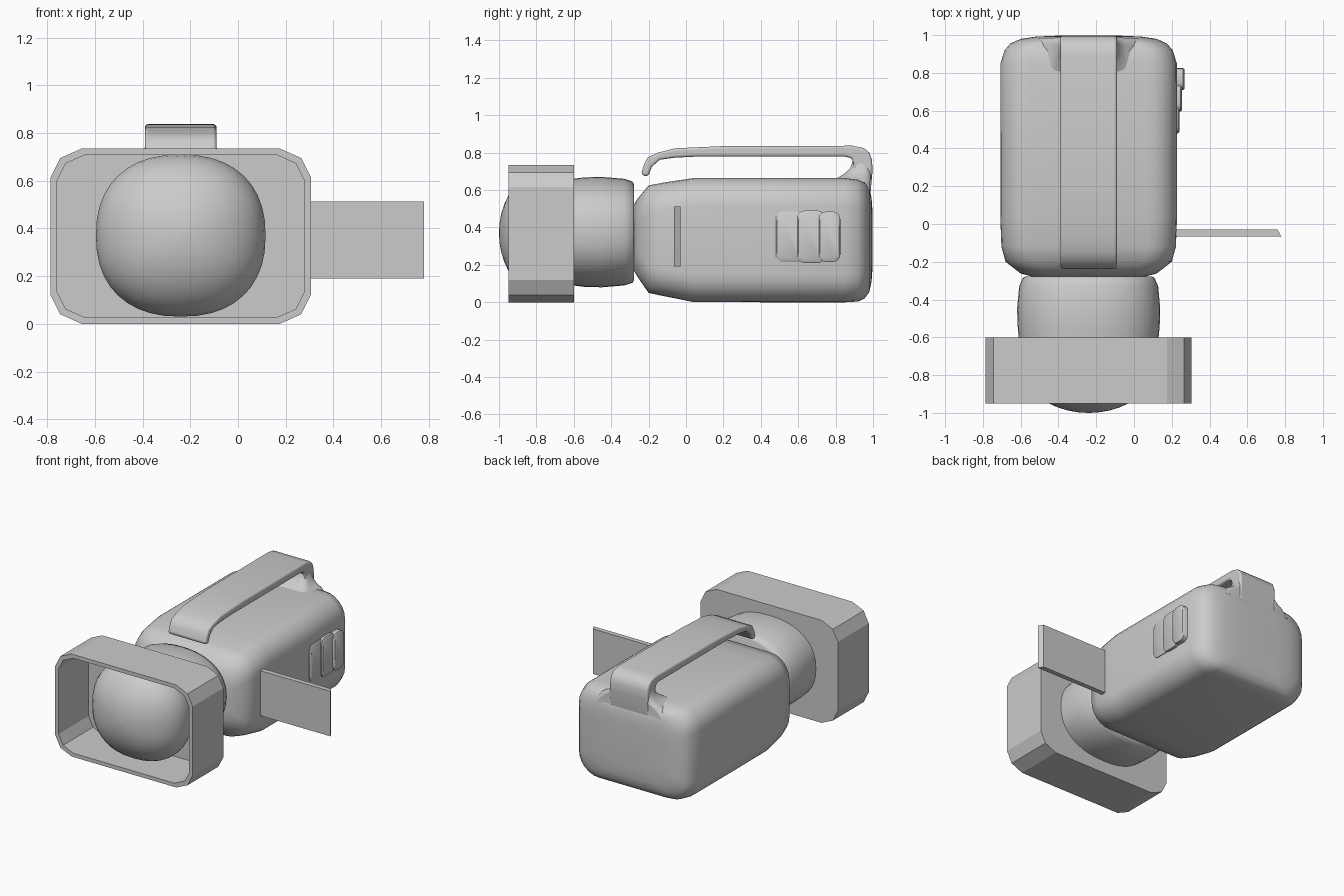
import bpy, bmesh, math
from mathutils import Vector

if "Cube" in bpy.data.objects:
    bpy.data.objects.remove(bpy.data.objects["Cube"])

CX = -0.24  # centre line of the camera body


def finish(name, bm, angle=40, bevel=0.0, segments=3):
    bmesh.ops.recalc_face_normals(bm, faces=bm.faces)
    me = bpy.data.meshes.new(name)
    bm.to_mesh(me)
    bm.free()
    ob = bpy.data.objects.new(name, me)
    bpy.context.collection.objects.link(ob)
    if bevel:
        m = ob.modifiers.new("bevel", "BEVEL")
        m.width, m.segments = bevel, segments
        m.limit_method, m.angle_limit = "ANGLE", math.radians(50)
    if angle:
        bpy.ops.object.select_all(action="DESELECT")
        ob.select_set(True)
        bpy.context.view_layer.objects.active = ob
        bpy.ops.object.shade_smooth_by_angle(angle=math.radians(angle))
    return ob


def loft(name, rings, angle=40, **kw):
    """Skin closed rings of equal length and cap both ends."""
    bm = bmesh.new()
    vs = [[bm.verts.new(p) for p in r] for r in rings]
    n = len(vs[0])
    for a, b in zip(vs, vs[1:]):
        for i in range(n):
            j = (i + 1) % n
            bm.faces.new((a[i], a[j], b[j], b[i]))
    bm.faces.new(vs[0])
    bm.faces.new(vs[-1])
    return finish(name, bm, angle, **kw)


def round_rect(hu, hv, r, seg=6):
    pts = []
    for k, (su, sv) in enumerate([(1, 1), (-1, 1), (-1, -1), (1, -1)]):
        for i in range(seg + 1):
            a = math.pi / 2 * (k + i / seg)
            pts.append((su * (hu - r) + r * math.cos(a), sv * (hv - r) + r * math.sin(a)))
    return pts


def squircle(hu, hv, e=2.3, n=40):
    def f(t):
        return math.copysign(abs(t) ** (2 / e), t)
    return [(hu * f(math.cos(2 * math.pi * i / n)), hv * f(math.sin(2 * math.pi * i / n)))
            for i in range(n)]


def at_y(pts, y, zc):
    return [(CX + u, y, zc + v) for u, v in pts]


def prism_x(name, profile, x0, x1, **kw):
    return loft(name, [[(x, y, z) for y, z in profile] for x in (x0, x1)], **kw)


# Main body: y, half width, bottom, top, corner radius
body = [(-.278, .30, .17, .52, .12), (-.262, .36, .14, .55, .13), (-.20, .44, .05, .625, .15),
        (-.12, .462, .033, .64, .15), (.04, .468, .001, .664, .15), (.45, .468, 0, .664, .15),
        (.85, .467, 0, .664, .15), (.92, .445, .004, .655, .15), (.955, .415, .02, .64, .15),
        (.98, .36, .055, .61, .15), (.992, .28, .11, .56, .13), (.997, .17, .18, .49, .1)]
loft("camera_body", [at_y(round_rect(w, (t - b) / 2, r), y, (t + b) / 2)
                     for y, w, b, t, r in body], angle=50)

# Top handle, curling down at the front
handle = [(.97, .45), (.988, .6), (.997, .7), (.995, .76), (.98, .80), (.95, .825), (.89, .837),
          (.2, .835), (-.06, .823), (-.15, .80), (-.205, .775), (-.225, .735), (-.24, .69),
          (-.222, .672), (-.2, .68), (-.182, .725), (-.14, .762), (-.06, .773), (.06, .779),
          (.85, .779), (.885, .77), (.897, .74), (.89, .70), (.86, .6), (.86, .45)]
prism_x("top_handle", handle, CX - .15, CX + .15, angle=50, bevel=.02)

# Flared root blending the handle into the body
root = [(.58, .30, .72, .985), (.645, .24, .77, .985), (.665, .20, .81, .988), (.69, .172, .85, .99),
        (.72, .155, .88, .992), (.76, .146, .892, .99)]
loft("handle_root", [[(CX + u, (a + b) / 2 + v, z)
                      for u, v in round_rect(w, (b - a) / 2, .045)]
                     for z, w, a, b in root], angle=60)

# Lens barrel: y, half width, half height
barrel = [(-.278, .335, .255), (-.285, .348, .27), (-.33, .368, .285), (-.45, .379, .295),
          (-.54, .376, .293), (-.605, .37, .285)]
loft("lens_barrel", [at_y(squircle(w, h), y, .375) for y, w, h in barrel], angle=50)

# Bulging front lens
lens = []
for i in range(15):
    a = math.radians(-32 + i * 121 / 14)
    lens.append(at_y(squircle(.356 * math.cos(a), .34 * math.cos(a)),
                     -.74 - .26 * math.sin(a), .37))
loft("front_lens", lens, angle=50)


# Lens hood: open box with two-step chamfered corners
def hood_ring(y, d):
    hu, hv = .545 - d, .3675 - d
    k = 1 - d * 4
    q = [(hu, hv - .12 * k), (hu - .04 * k, hv - .04 * k), (hu - .13 * k, hv)]
    p = q + [(-u, v) for u, v in q[::-1]]
    p += [(-u, -v) for u, v in p]
    return at_y(p, y, .3675)


loft("lens_hood", [hood_ring(-.60, 0), hood_ring(-.95, 0), hood_ring(-.95, .027),
                   hood_ring(-.61, .027)], angle=0)

# Fold-out screen with a slanted outer edge
screen = [(.2, -.065), (.78, -.065), (.76, -.03), (.2, -.03)]
loft("side_screen", [[(x, y, z) for x, y in screen] for z in (.19, .513)], angle=0)

# Three stepped grip pads on the right side
for i, (y0, y1, x) in enumerate([(.48, .635, .24), (.595, .745, .254), (.71, .825, .268)]):
    h = .135 + .005 * (i == 1)
    pts = round_rect((y1 - y0) / 2, h, .04, 4)
    yc = (y0 + y1) / 2
    rings = []
    for xr, s in ((.20, 1), (x - .008, 1), (x, .9)):
        rings.append([(xr, yc + u * s, .35 + v * s) for u, v in pts])
    loft(f"grip_pad_{i + 1}", rings, angle=40)
